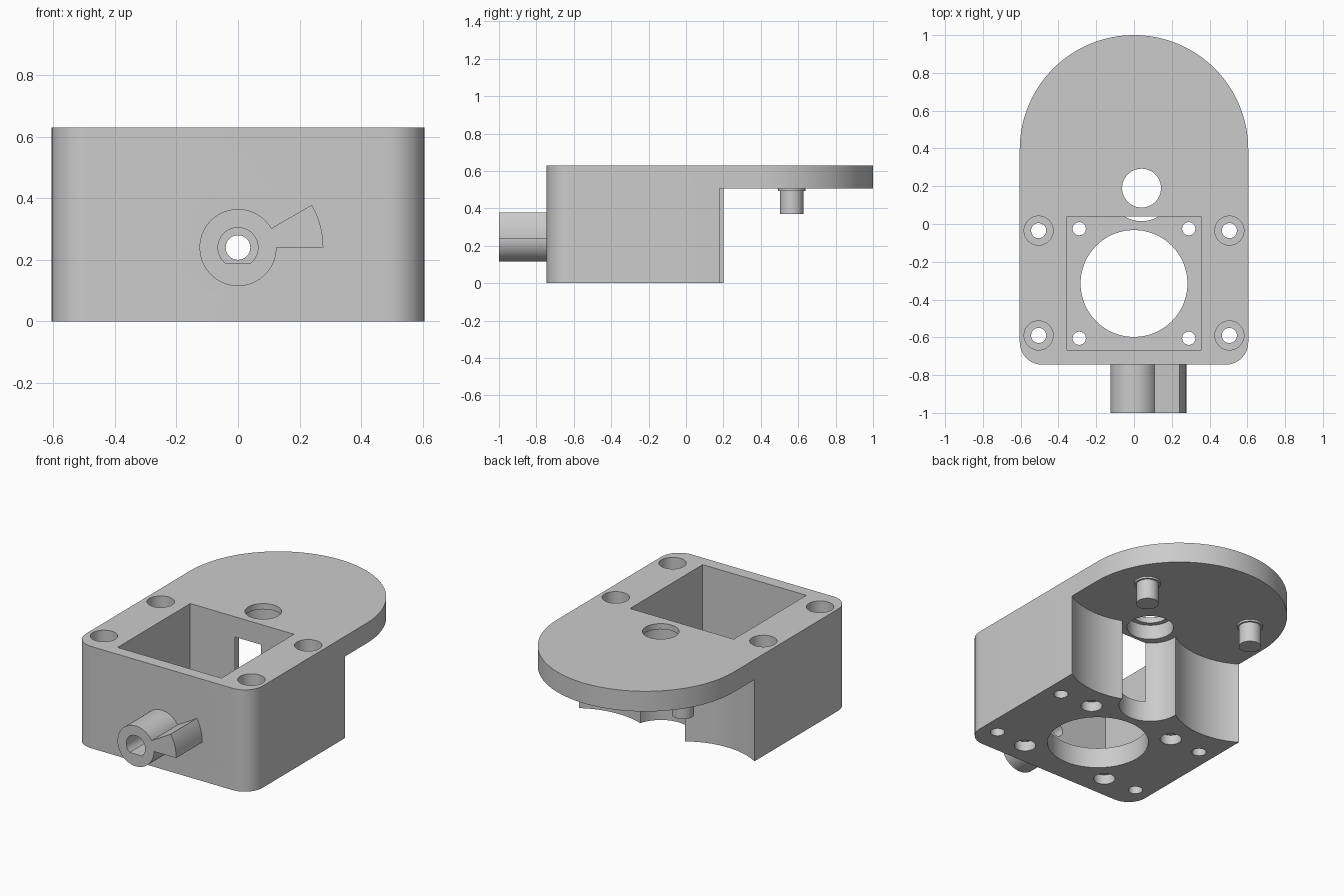
import bpy, bmesh, math
from mathutils import Vector

cube = bpy.data.objects.get("Cube")
if cube:
    bpy.data.objects.remove(cube, do_unlink=True)

grey = bpy.data.materials.new("plain grey")
grey.use_nodes = True
colour = (0.6, 0.6, 0.6, 1)
grey.diffuse_color = colour
grey.node_tree.nodes["Principled BSDF"].inputs["Base Color"].default_value = colour


def arc(cx, cy, r, start, end, n=24):
    """Points along an arc, angles in degrees."""
    angles = [math.radians(start + (end - start) * i / n) for i in range(n + 1)]
    return [(cx + r * math.cos(a), cy + r * math.sin(a)) for a in angles]


def circle(cx, cy, r, n=48):
    return arc(cx, cy, r, 0, 360, n)[:-1]


def rect(x0, x1, y0, y1):
    return [(x0, y0), (x1, y0), (x1, y1), (x0, y1)]


def prism(name, profile, low, high, along_y=False):
    """Closed solid from a plan profile along z, or a front profile along y."""
    bm = bmesh.new()
    rings = []
    for level in (low, high):
        rings.append([bm.verts.new((a, level, b) if along_y else (a, b, level))
                      for a, b in profile])
    bottom, top = rings
    bm.faces.new(bottom)
    bm.faces.new(top)
    for i in range(len(profile)):
        bm.faces.new((bottom[i - 1], bottom[i], top[i], top[i - 1]))
    bmesh.ops.recalc_face_normals(bm, faces=bm.faces)
    mesh = bpy.data.meshes.new(name)
    bm.to_mesh(mesh)
    bm.free()
    mesh.materials.append(grey)
    obj = bpy.data.objects.new(name, mesh)
    bpy.context.collection.objects.link(obj)
    return obj


def activate(obj):
    bpy.ops.object.select_all(action='DESELECT')
    obj.select_set(True)
    bpy.context.view_layer.objects.active = obj


def combine(target, tool, operation='DIFFERENCE'):
    mod = target.modifiers.new("combine", 'BOOLEAN')
    mod.operation = operation
    mod.solver = 'EXACT'
    mod.object = tool
    # Fall back to the other solver if the result is empty
    graph = bpy.context.evaluated_depsgraph_get()
    if not len(target.evaluated_get(graph).data.polygons):
        mod.solver = 'MANIFOLD'
    activate(target)
    bpy.ops.object.modifier_apply(modifier=mod.name)
    bpy.data.objects.remove(tool, do_unlink=True)


TOP, PLATE, FLOOR = 0.63, 0.505, 0.125
HALF, FRONT = 0.605, -0.745
PIN_X, PIN_Y = 0.375, 0.565
HOLE = (0.04, 0.19)
AXIS = (0, 0.24)

# Housing outline: round back, small rounded front corners
corner = 0.12
outline = arc(0, 1 - HALF, HALF, 0, 180, 64)
outline += arc(-HALF + corner, FRONT + corner, corner, 180, 270, 12)
outline += arc(HALF - corner, FRONT + corner, corner, 270, 360, 12)
housing = prism("housing", outline, 0, TOP)

# Scalloped clearance under the rear plate: two gears and the shaft between
clearance = [(0.8, 0.18)]
clearance += arc(PIN_X, PIN_Y, 0.4485, -59.15, -111.5)
clearance += arc(*HOLE, 0.175, -14, -183.7, 32)
clearance += arc(-PIN_X, PIN_Y, 0.4357, -56.6, -121.9)
clearance += [(-0.8, 0.195), (-0.8, 1.2), (0.8, 1.2)]
combine(housing, prism("clearance", clearance, -0.1, PLATE))

# Motor pocket and its round floor opening
combine(housing, prism("pocket", rect(-0.355, 0.355, -0.67, 0.04), FLOOR, 0.8))
combine(housing, prism("floor_opening", circle(0, -0.315, 0.283, 64), -0.1, 0.2))

# Shaft hole in the plate, wider from below
combine(housing, prism("shaft_recess", circle(*HOLE, 0.13), 0.45, 0.595))
combine(housing, prism("shaft_hole", circle(*HOLE, 0.103), 0.55, 0.8))

# Screw holes: outer ones recessed from above, inner ones from below
for side in (-1, 1):
    for y in (-0.035, -0.59):
        x = side * 0.505
        combine(housing, prism("screw_recess", circle(x, y, 0.077, 32), 0.13, 0.8))
        combine(housing, prism("screw_hole", circle(x, y, 0.04, 32), -0.1, 0.2))
    for y in (-0.025, -0.605):
        x = side * 0.29
        combine(housing, prism("motor_screw_recess", circle(x, y, 0.06, 32), -0.1, 0.06))
        combine(housing, prism("motor_screw_hole", circle(x, y, 0.035, 32), 0.03, 0.2))

# Front shaft hub with a wedge-shaped lever and a D-shaped bore
hub = arc(*AXIS, 0.125, 30, 360, 48) + arc(*AXIS, 0.277, 0, 30, 12)
combine(housing, prism("hub", hub, -1, -0.72, True), 'UNION')
combine(housing, prism("hub_bore", arc(*AXIS, 0.065, -50.3, 230.3, 40), -1.1, -0.743, True))
combine(housing, prism("wall_bore", circle(*AXIS, 0.04, 32), -0.85, -0.6, True))

# Gear pins with shoulders under the plate
parts = [housing]
for side, label in ((1, "left"), (-1, "right")):
    x = side * PIN_X
    parts.append(prism(label + "_pin", circle(x, PIN_Y, 0.0625), 0.37, PLATE + 0.01))
    parts.append(prism(label + "_pin_shoulder", circle(x, PIN_Y, 0.073), 0.493, PLATE + 0.01))

for part in parts:
    activate(part)
    bpy.ops.object.shade_smooth_by_angle(angle=math.radians(30))
